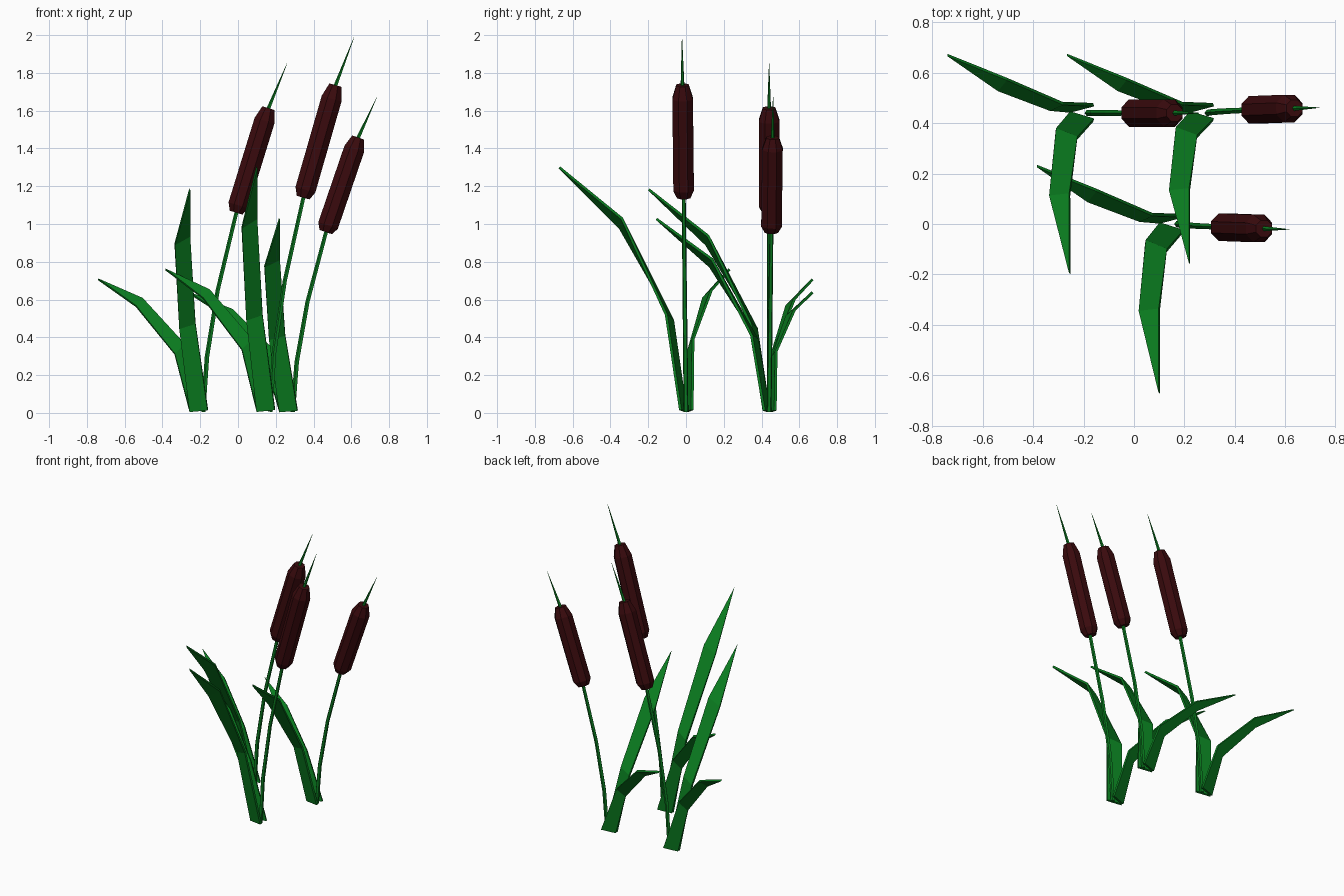
import bpy, bmesh, math
from mathutils import Vector

cube = bpy.data.objects.get("Cube")
if cube:
    bpy.data.objects.remove(cube, do_unlink=True)


def make_material(name, rgb):
    mat = bpy.data.materials.new(name)
    mat.use_nodes = True
    mat.diffuse_color = (*rgb, 1)
    bsdf = next(n for n in mat.node_tree.nodes if n.type == 'BSDF_PRINCIPLED')
    bsdf.inputs["Base Color"].default_value = (*rgb, 1)
    bsdf.inputs["Roughness"].default_value = 0.8
    return mat


GREEN = make_material("reed green", (0.003, 0.205, 0.014))
BROWN = make_material("seed head brown", (0.042, 0.003, 0.004))


def add_object(name, bm, mat):
    bmesh.ops.recalc_face_normals(bm, faces=bm.faces)
    mesh = bpy.data.meshes.new(name)
    bm.to_mesh(mesh)
    bm.free()
    mesh.materials.append(mat)
    obj = bpy.data.objects.new(name, mesh)
    bpy.context.collection.objects.link(obj)
    return obj


def tube(name, path, radii, sides, mat):
    """Faceted tube whose rings stand square to the path."""
    bm = bmesh.new()
    rings = []
    for i, (p, r) in enumerate(zip(path, radii)):
        along = (path[min(i + 1, len(path) - 1)] - path[max(i - 1, 0)]).normalized()
        u = Vector((0, 1, 0)).cross(along).normalized()
        v = along.cross(u)
        ring = []
        for k in range(sides):
            a = math.tau * (k + 0.5) / sides
            ring.append(bm.verts.new(p + r * (math.cos(a) * u + math.sin(a) * v)))
        rings.append(ring)
    for low, high in zip(rings, rings[1:]):
        for k in range(sides):
            n = (k + 1) % sides
            bm.faces.new((low[k], low[n], high[n], high[k]))
    bm.faces.new(rings[0][::-1])
    bm.faces.new(rings[-1])
    return add_object(name, bm, mat)


def leaf(name, edges, tip, origin, scale):
    """Bent blade from paired edge points, ending in a point."""
    def place(p):
        return origin + Vector([a * s for a, s in zip(p, scale)])
    bm = bmesh.new()
    rows = [[bm.verts.new(place(p)) for p in pair] for pair in edges]
    for (a, b), (c, d) in zip(rows, rows[1:]):
        bm.faces.new((a, b, d, c))
    bm.faces.new((*rows[-1], bm.verts.new(place(tip))))
    obj = add_object(name, bm, GREEN)
    solid = obj.modifiers.new("thickness", 'SOLIDIFY')
    solid.thickness = 0.014
    solid.offset = 0
    return obj


# Blade shapes relative to the foot of a plant
LONG_EDGES = [((-.045, 0, .006), (.05, -.03, .016)),
              ((-.10, -.07, .49), (-.015, -.105, .52)),
              ((-.125, -.35, .98), (-.045, -.34, 1.03))]
LONG_TIP = (-.045, -.67, 1.30)
SIDE_EDGES = [((-.045, .008, .006), (.05, .033, .016)),
              ((-.125, .015, .335), (-.072, .038, .39)),
              ((-.33, .092, .607), (-.295, .135, .65))]
SIDE_TIP = (-.53, .23, .76)
STALK = [(.027, .006), (.047, .32), (.104, .70), (.20, 1.13), (.367, 1.72), (.47, 1.99)]
STALK_RADII = [.013, .013, .012, .011, .011, .0008]
HEAD = [(0, .038), (.07, .059), (.88, .059), (1, .036)]

# Plant: foot x, foot y, height, sideways drift, long leaf reach and height
PLANTS = {"front": (.145, 0, 1, -.016, 1, 1),
          "right": (-.21, .44, .93, 0, .95, .91),
          "left": (.265, .44, .84, .016, .89, .79)}

for side, (x, y, height, drift, reach, rise) in PLANTS.items():
    foot = Vector((x, y, 0))

    def on_stalk(px, pz):
        return foot + Vector((px, drift * pz / 1.5, pz * height))

    # Stalk with its needle tip
    tube(side + "_stalk", [on_stalk(*p) for p in STALK], STALK_RADII, 5, GREEN)

    # Seed head
    low, high = on_stalk(.2, 1.14), on_stalk(.371, 1.735)
    tube(side + "_seed_head", [low.lerp(high, t) for t, r in HEAD],
         [r for t, r in HEAD], 8, BROWN)

    # Leaves
    leaf(side + "_long_leaf", LONG_EDGES, LONG_TIP, foot, (1, reach, rise))
    leaf(side + "_side_leaf", SIDE_EDGES, SIDE_TIP, foot, (1, 1, height))
